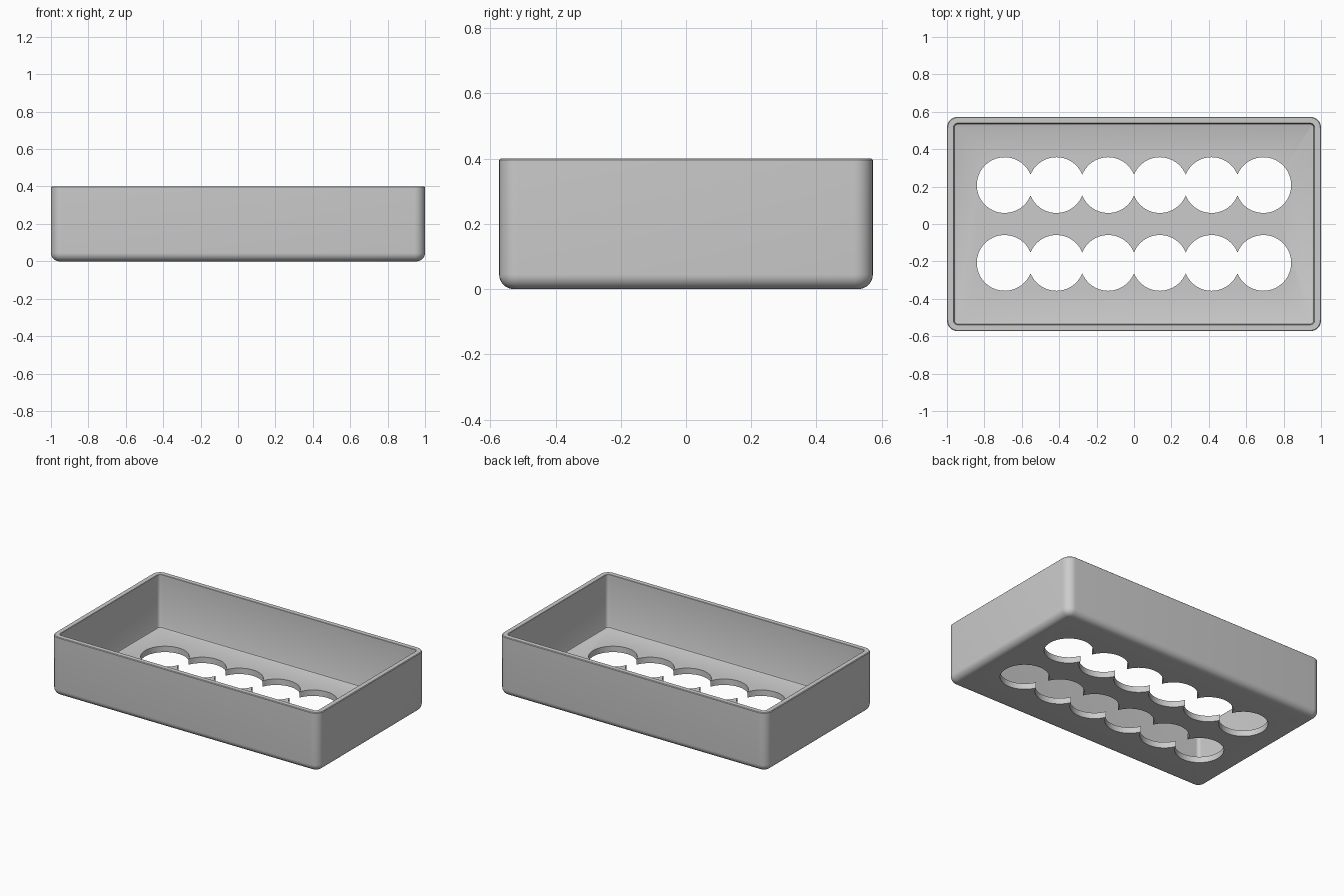
import bpy, bmesh, math

if "Cube" in bpy.data.objects:
    bpy.data.objects.remove(bpy.data.objects["Cube"])

HX, HY, H = 1.0, 0.573, 0.4      # outer half sizes and height
R = 0.058                        # outer corner radius
WALL, FLOOR = 0.036, 0.04
HOLE_R, PITCH, ROW_Y = 0.149, 0.2766, 0.208


def rounded_ring(bm, inset, z, radius, steps=8):
    """Rounded rectangle loop, inset from the outer walls."""
    hx, hy = HX - inset, HY - inset
    ring = []
    for k, (sx, sy) in enumerate([(1, 1), (-1, 1), (-1, -1), (1, -1)]):
        for i in range(steps + 1):
            a = math.pi / 2 * (k + i / steps)
            ring.append(bm.verts.new((sx * (hx - radius) + radius * math.cos(a),
                                      sy * (hy - radius) + radius * math.sin(a), z)))
    return ring


def finish(bm, name):
    bmesh.ops.recalc_face_normals(bm, faces=bm.faces[:])
    mesh = bpy.data.meshes.new(name)
    bm.to_mesh(mesh)
    bm.free()
    obj = bpy.data.objects.new(name, mesh)
    bpy.context.collection.objects.link(obj)
    return obj


# Profile from the underside, up the outer wall, over the rim, down to the floor
fillet = 0.045
profile = []
for i in range(9):
    a = math.pi / 2 * i / 8
    profile.append((fillet * (1 - math.sin(a)), fillet * (1 - math.cos(a))))
profile += [(0, H - 0.004), (0.004, H), (WALL - 0.002, H), (WALL, H - 0.002),
            (WALL, FLOOR + 0.01), (WALL + 0.003, FLOOR + 0.003), (WALL + 0.01, FLOOR)]

# Tray shell
bm = bmesh.new()
rings = [rounded_ring(bm, d, z, max(R - d, 0.012)) for d, z in profile]
for lo, hi in zip(rings, rings[1:]):
    for i in range(len(lo)):
        j = (i + 1) % len(lo)
        bm.faces.new((lo[i], lo[j], hi[j], hi[i]))
bm.faces.new(rings[0][::-1])
bm.faces.new(rings[-1])
tray = finish(bm, "tray")

# Two rows of six overlapping round holes, each row one scalloped outline
bm = bmesh.new()
cut = math.acos(PITCH / 2 / HOLE_R)      # angle where neighbouring circles meet
for row in (-ROW_Y, ROW_Y):
    outline = []
    for side in (0, 1):                  # top arcs leftwards, then bottom arcs back
        for n in range(6):
            cx = (2.5 - n) * PITCH * (1 if side == 0 else -1)
            a0 = side * math.pi + (0 if n == 0 else cut)
            a1 = side * math.pi + math.pi - (0 if n == 5 else cut)
            for i in range(24):
                a = a0 + (a1 - a0) * i / 24
                outline.append((cx + HOLE_R * math.cos(a), row + HOLE_R * math.sin(a)))
    face = bm.faces.new([bm.verts.new((x, y, -0.1)) for x, y in outline])
    ext = bmesh.ops.extrude_face_region(bm, geom=[face])
    bmesh.ops.translate(bm, vec=(0, 0, 0.25),
                        verts=[g for g in ext["geom"] if isinstance(g, bmesh.types.BMVert)])
cutter = finish(bm, "hole_cutter")
cutter.hide_render = True

bpy.context.view_layer.objects.active = tray
tray.select_set(True)
mod = tray.modifiers.new("holes", 'BOOLEAN')
mod.operation, mod.solver, mod.object = 'DIFFERENCE', 'EXACT', cutter
bpy.ops.object.modifier_apply(modifier=mod.name)
bpy.data.objects.remove(cutter)

# Plain grey finish
grey = bpy.data.materials.new("grey")
grey.diffuse_color = (0.6, 0.6, 0.6, 1)
grey.use_nodes = True
grey.node_tree.nodes["Principled BSDF"].inputs["Base Color"].default_value = grey.diffuse_color
tray.data.materials.clear()
tray.data.materials.append(grey)
bpy.ops.object.shade_smooth_by_angle(angle=math.radians(35))
